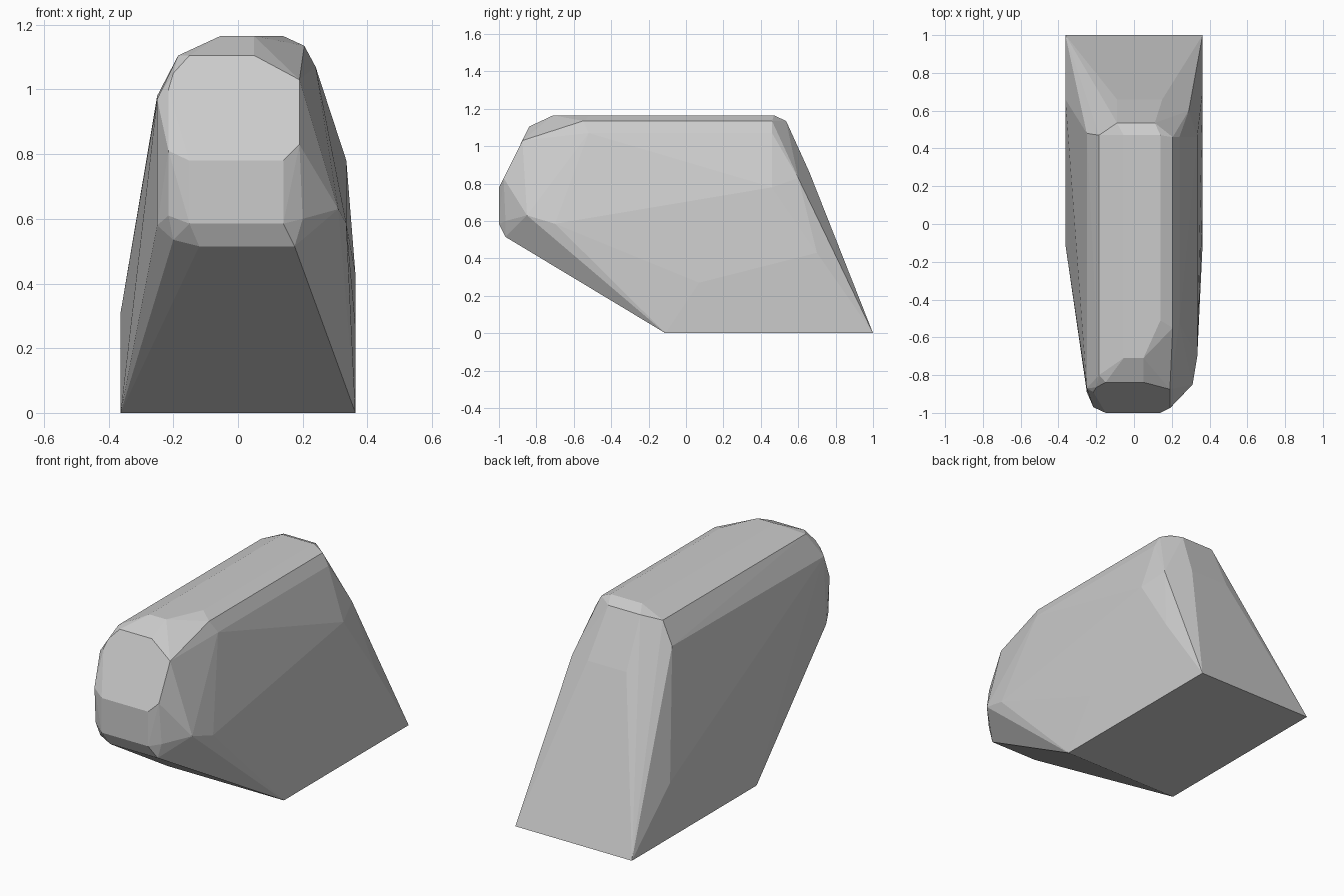
import bpy, bmesh, math

# Base footprint
points = [(x, y, 0) for x in (-0.363, 0.363) for y in (-0.11, 1.0)]
# Flat lower flanks
points += [(-0.363, 0.66, 0.31),
           (0.363, 0.07, 0.27), (0.363, 0.25, 0.34), (0.363, 0.70, 0.43)]
# Nose: flat front, sloped upper plate, chamfered chin
points += [(x, -1.0, z) for x in (-0.15, 0.14) for z in (0.585, 0.78)]
points += [(-0.215, -0.97, 0.81), (-0.215, -0.89, 1.0), (-0.2, -0.865, 1.05),
           (-0.15, -0.838, 1.105), (0.05, -0.838, 1.105),
           (0.19, -0.875, 1.03), (0.19, -0.975, 0.83),
           (-0.215, -0.96, 0.61), (-0.25, -0.89, 0.58), (-0.25, -0.87, 0.97),
           (-0.2, -0.94, 0.535), (-0.12, -0.965, 0.515), (0.175, -0.965, 0.515),
           (0.2, -0.965, 0.6), (0.31, -0.85, 0.63)]
# Right flank shoulder
points += [(0.335, -0.70, 0.585), (0.335, -0.40, 0.605), (0.335, 0.46, 0.78),
           (0.24, -0.52, 1.07), (0.24, 0.46, 1.07), (0.29, 0.60, 0.83)]
# Left flank shoulder
points += [(-0.25, 0.48, 0.98), (-0.185, 0.47, 1.105), (-0.185, -0.80, 1.105)]
# Top ridge
points += [(-0.055, -0.71, 1.165), (0.05, -0.71, 1.165), (0.14, -0.51, 1.165),
           (-0.055, 0.47, 1.165), (0.14, 0.47, 1.165),
           (0.205, -0.55, 1.135), (0.205, 0.46, 1.135)]
# Back slope
points += [(-0.09, 0.535, 1.135), (0.11, 0.535, 1.135),
           (-0.09, 0.66, 0.86), (0.15, 0.66, 0.86)]

# Faceted boulder body as the hull of its corner points
bm = bmesh.new()
for p in points:
    bm.verts.new(p)
bmesh.ops.convex_hull(bm, input=bm.verts[:])
bmesh.ops.delete(bm, geom=[v for v in bm.verts if not v.link_faces], context='VERTS')
bmesh.ops.dissolve_limit(bm, angle_limit=math.radians(1.5), verts=bm.verts[:], edges=bm.edges[:])
bmesh.ops.recalc_face_normals(bm, faces=bm.faces[:])
mesh = bpy.data.meshes.new("faceted_block")
bm.to_mesh(mesh)
bm.free()
bpy.context.collection.objects.link(bpy.data.objects.new("faceted_block", mesh))
